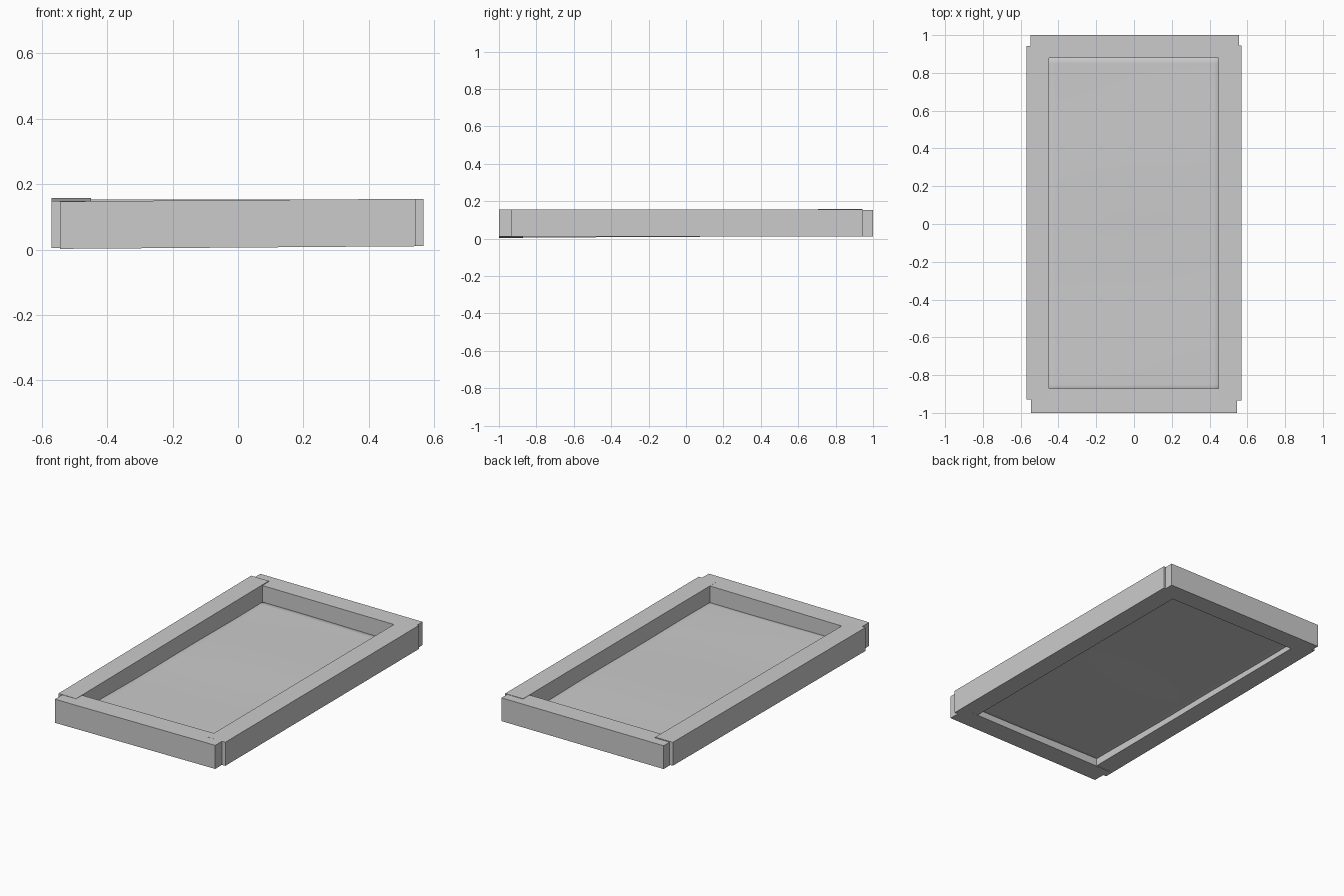
import bpy, bmesh, math

if "Cube" in bpy.data.objects:
    bpy.data.objects.remove(bpy.data.objects["Cube"])

grey = bpy.data.materials.new("light grey")
grey.diffuse_color = (0.6, 0.6, 0.6, 1)
grey.use_nodes = True
grey.node_tree.nodes["Principled BSDF"].inputs["Base Color"].default_value = grey.diffuse_color


def make_object(name, bm):
    bmesh.ops.recalc_face_normals(bm, faces=bm.faces)
    mesh = bpy.data.meshes.new(name)
    bm.to_mesh(mesh)
    bm.free()
    mesh.materials.append(grey)
    obj = bpy.data.objects.new(name, mesh)
    bpy.context.collection.objects.link(obj)
    return obj


def beam(name, x, y, z, rise_x=0.0, rise_y=0.0):
    """Rectangular bar between two limits per axis, rising slightly along x or y."""
    bm = bmesh.new()
    bmesh.ops.create_cube(bm, size=1)
    for v in bm.verts:
        u, w, h = (c + 0.5 for c in v.co)
        v.co = (x[0] + u * (x[1] - x[0]),
                y[0] + w * (y[1] - y[0]),
                z[0] + h * (z[1] - z[0]) + u * rise_x + w * rise_y)
    return make_object(name, bm)


# Frame: two short rails, two long rails lapping over their ends
beam("front_rail", (-0.545, 0.545), (-1.0, -0.872), (0.002, 0.147), rise_x=0.008)
beam("back_rail", (-0.548, 0.555), (0.88, 1.0), (0.010, 0.153))
beam("left_rail", (-0.57, -0.45), (-0.93, 0.942), (0.005, 0.149), rise_y=0.009)
beam("right_rail", (0.447, 0.568), (-0.935, 0.945), (0.010, 0.155))

# Gently rippled panel set into the frame
bm = bmesh.new()
bmesh.ops.create_grid(bm, x_segments=16, y_segments=30, size=1)
for v in bm.verts:
    x, y = v.co.x * 0.48, v.co.y * 0.91
    v.co = (x, y, 0.050 + 0.004 * math.sin(4.5 * y + 2 * x) * math.cos(3 * x - 1.5 * y))
panel = make_object("panel", bm)
solid = panel.modifiers.new("thickness", 'SOLIDIFY')
solid.thickness = 0.004
solid.offset = 0
bpy.context.view_layer.objects.active = panel
panel.select_set(True)
bpy.ops.object.shade_smooth_by_angle()
